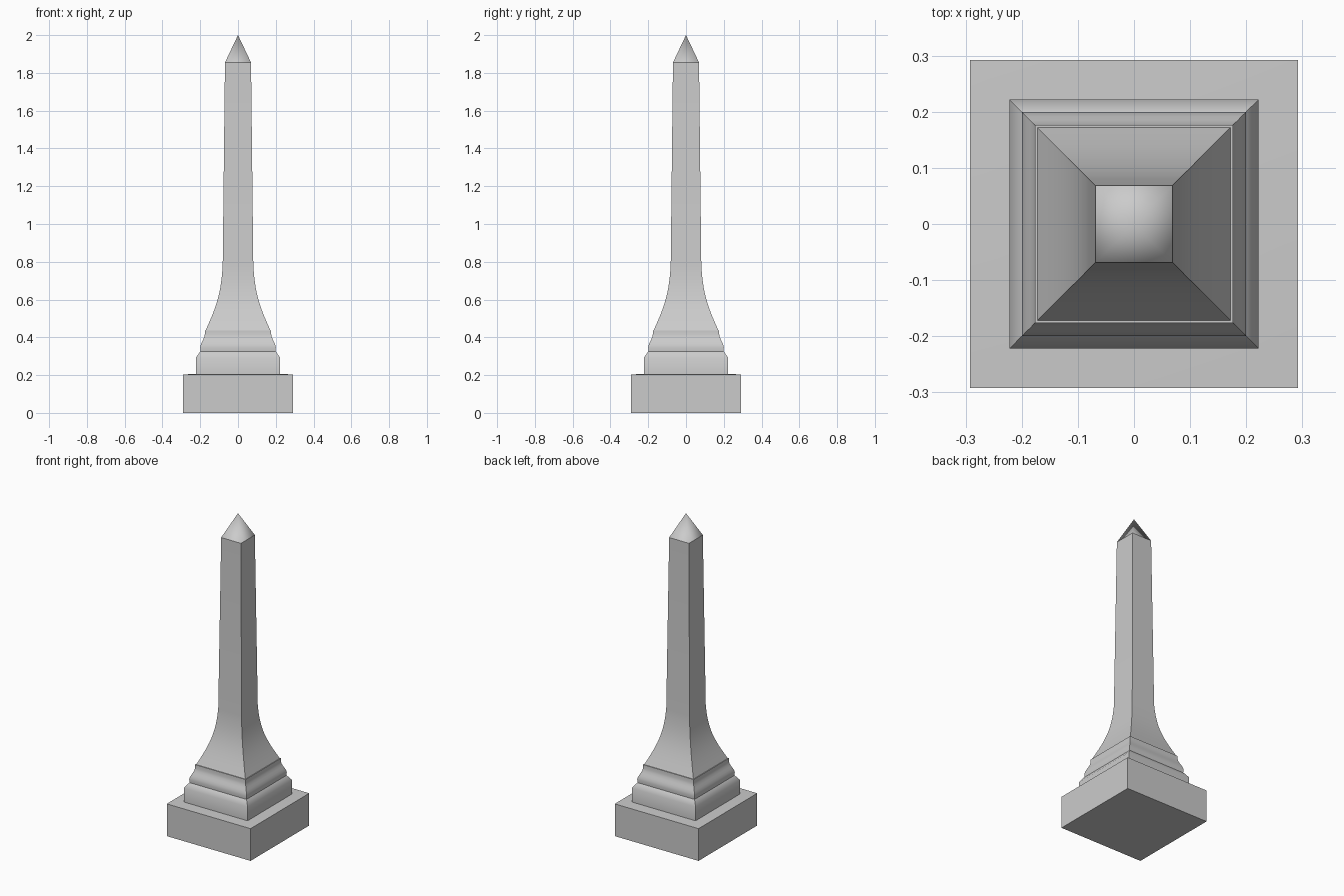
import bpy, bmesh, math

if "Cube" in bpy.data.objects:
    bpy.data.objects.remove(bpy.data.objects["Cube"])


def square_loft(name, profile, angle=40):
    """Stack square rings from (half width, height) pairs; half width 0 makes a tip."""
    bm = bmesh.new()
    rings = []
    for r, z in profile:
        if r == 0:
            rings.append([bm.verts.new((0, 0, z))])
        else:
            rings.append([bm.verts.new((r * sx, r * sy, z))
                          for sx, sy in ((-1, -1), (1, -1), (1, 1), (-1, 1))])
    for a, b in zip(rings, rings[1:]):
        for i in range(4):
            j = (i + 1) % 4
            if len(b) == 1:
                bm.faces.new((a[i], a[j], b[0]))
            else:
                bm.faces.new((a[i], a[j], b[j], b[i]))
    bm.faces.new(rings[0][::-1])
    if len(rings[-1]) == 4:
        bm.faces.new(rings[-1])
    mesh = bpy.data.meshes.new(name)
    bm.to_mesh(mesh)
    bm.free()
    obj = bpy.data.objects.new(name, mesh)
    bpy.context.collection.objects.link(obj)
    bpy.ops.object.select_all(action='DESELECT')
    obj.select_set(True)
    bpy.context.view_layer.objects.active = obj
    bpy.ops.object.shade_smooth_by_angle(angle=math.radians(angle))
    return obj


def bezier(p0, p1, p2, p3, n):
    """Sample a cubic curve into n + 1 profile points."""
    pts = []
    for k in range(n + 1):
        t = k / n
        w = ((1 - t) ** 3, 3 * t * (1 - t) ** 2, 3 * t * t * (1 - t), t ** 3)
        pts.append(tuple(sum(c * p[i] for c, p in zip(w, (p0, p1, p2, p3)))
                         for i in (0, 1)))
    return pts


# Ground block with a slightly weathered top
square_loft("base_block", [(0.292, 0), (0.292, 0.203), (0.222, 0.207)])

# Second step with a sloped shoulder
square_loft("upper_step", [(0.222, 0.205), (0.222, 0.294), (0.203, 0.321), (0.198, 0.326)])

# Moulding: upright band curving in to a narrow fillet
moulding = [(0.198, 0.324)]
moulding += bezier((0.2, 0.345), (0.199, 0.37), (0.178, 0.39), (0.176, 0.415), 5)
moulding += [(0.176, 0.437)]
square_loft("moulding", moulding)

# Shaft: concave flare running into the tapered needle
flare = bezier((0.172, 0.436), (0.115, 0.56), (0.09, 0.63), (0.081, 0.78), 10)
square_loft("shaft", flare + [(0.069, 1.855)])

# Pointed cap, smooth shaded across its corners
square_loft("pointed_cap", [(0.069, 1.855), (0, 2.0)], angle=85)
